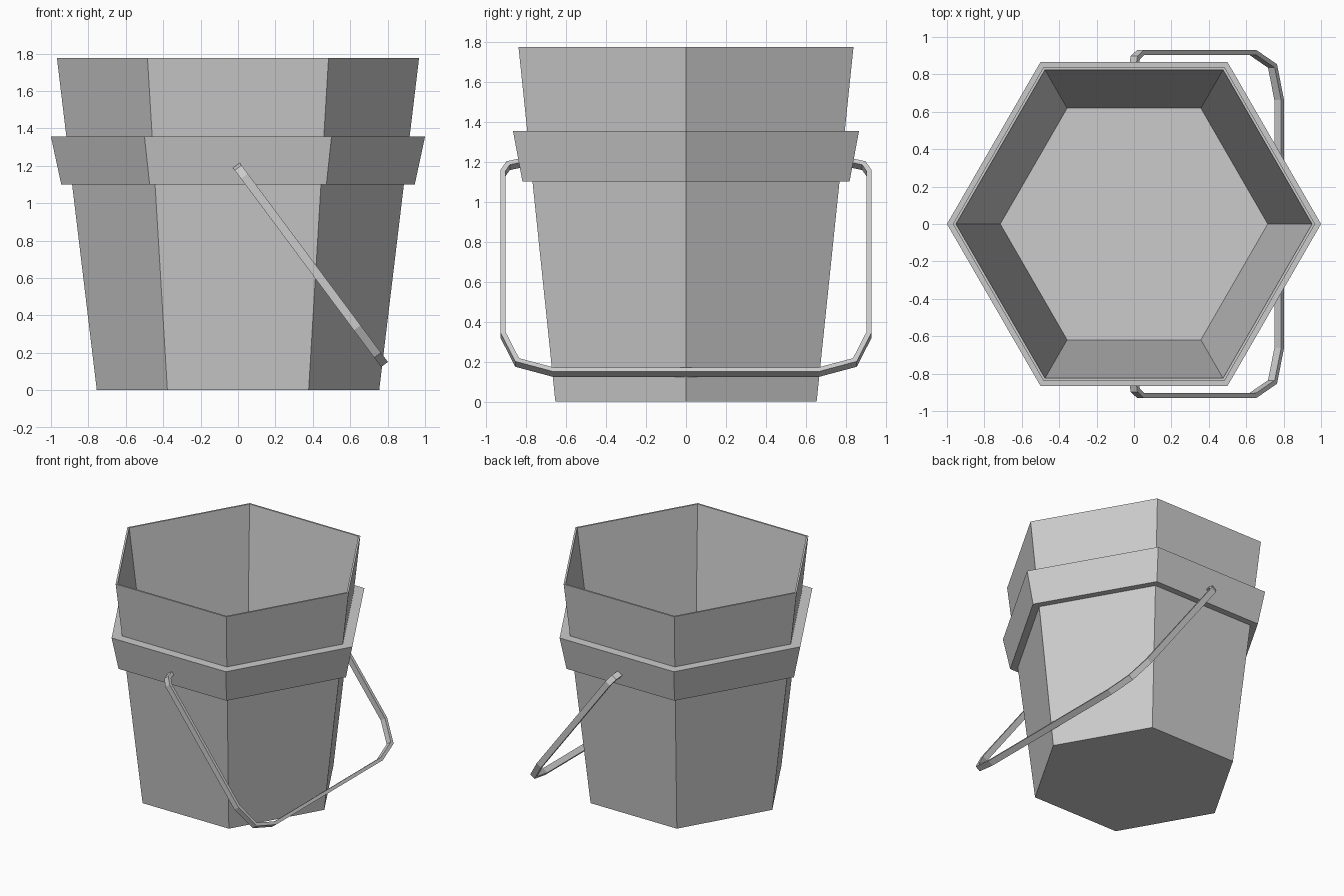
import bpy, bmesh, math
from mathutils import Vector

if "Cube" in bpy.data.objects:
    bpy.data.objects.remove(bpy.data.objects["Cube"])


def make_object(name, bm):
    bmesh.ops.recalc_face_normals(bm, faces=bm.faces[:])
    me = bpy.data.meshes.new(name)
    bm.to_mesh(me)
    bm.free()
    ob = bpy.data.objects.new(name, me)
    bpy.context.collection.objects.link(ob)
    return ob


def hex_lathe(name, profile, closed):
    """Turn an (radius, z) profile into a six-sided body; open ends get capped."""
    bm = bmesh.new()
    rings = [[bm.verts.new((r * math.cos(i * math.pi / 3), r * math.sin(i * math.pi / 3), z))
              for i in range(6)] for r, z in profile]
    pairs = list(zip(rings, rings[1:]))
    if closed:
        pairs.append((rings[-1], rings[0]))
    else:
        bm.faces.new(rings[0])
        bm.faces.new(rings[-1])
    for a, b in pairs:
        for i in range(6):
            j = (i + 1) % 6
            bm.faces.new((a[i], a[j], b[j], b[i]))
    return make_object(name, bm)


# Bucket: outer wall, thin rim, inner wall and floor
hex_lathe("bucket_body", [(0.755, 0), (0.968, 1.775), (0.952, 1.775), (0.715, 0.03)], False)

# Flared collar around the wall
hex_lathe("bucket_collar", [(0.945, 1.10), (1.0, 1.355), (0.912, 1.355), (0.882, 1.10)], True)

# Handle: flat band swept along a path in a tilted plane (y, distance from pivot)
half = [(0.815, -0.008), (0.89, 0.012), (0.917, 0.06), (0.917, 1.065),
        (0.845, 1.24), (0.665, 1.30)]
path = [Vector(p) for p in half] + [Vector((-y, s)) for y, s in reversed(half)]
pivot = Vector((0, 0, 1.19))
down = Vector((0.597, 0, -0.802))
normal = Vector((0.802, 0, 0.597))
thick, width = 0.0125, 0.0225

bm = bmesh.new()
sections = []
for i, p in enumerate(path):
    t_in = (p - path[max(i - 1, 0)]).normalized() if i else (path[1] - p).normalized()
    t_out = (path[i + 1] - p).normalized() if i < len(path) - 1 else t_in
    t = (t_in + t_out).normalized()
    side = Vector((-t.y, t.x)) * thick / t.dot(t_in)
    ring = []
    for a, b in ((-1, -1), (1, -1), (1, 1), (-1, 1)):
        q = p + side * a
        ring.append(bm.verts.new(pivot + Vector((0, q.x, 0)) + down * q.y + normal * width * b))
    sections.append(ring)
for a, b in zip(sections, sections[1:]):
    for i in range(4):
        j = (i + 1) % 4
        bm.faces.new((a[i], a[j], b[j], b[i]))
bm.faces.new(sections[0])
bm.faces.new(sections[-1])
make_object("handle", bm)
